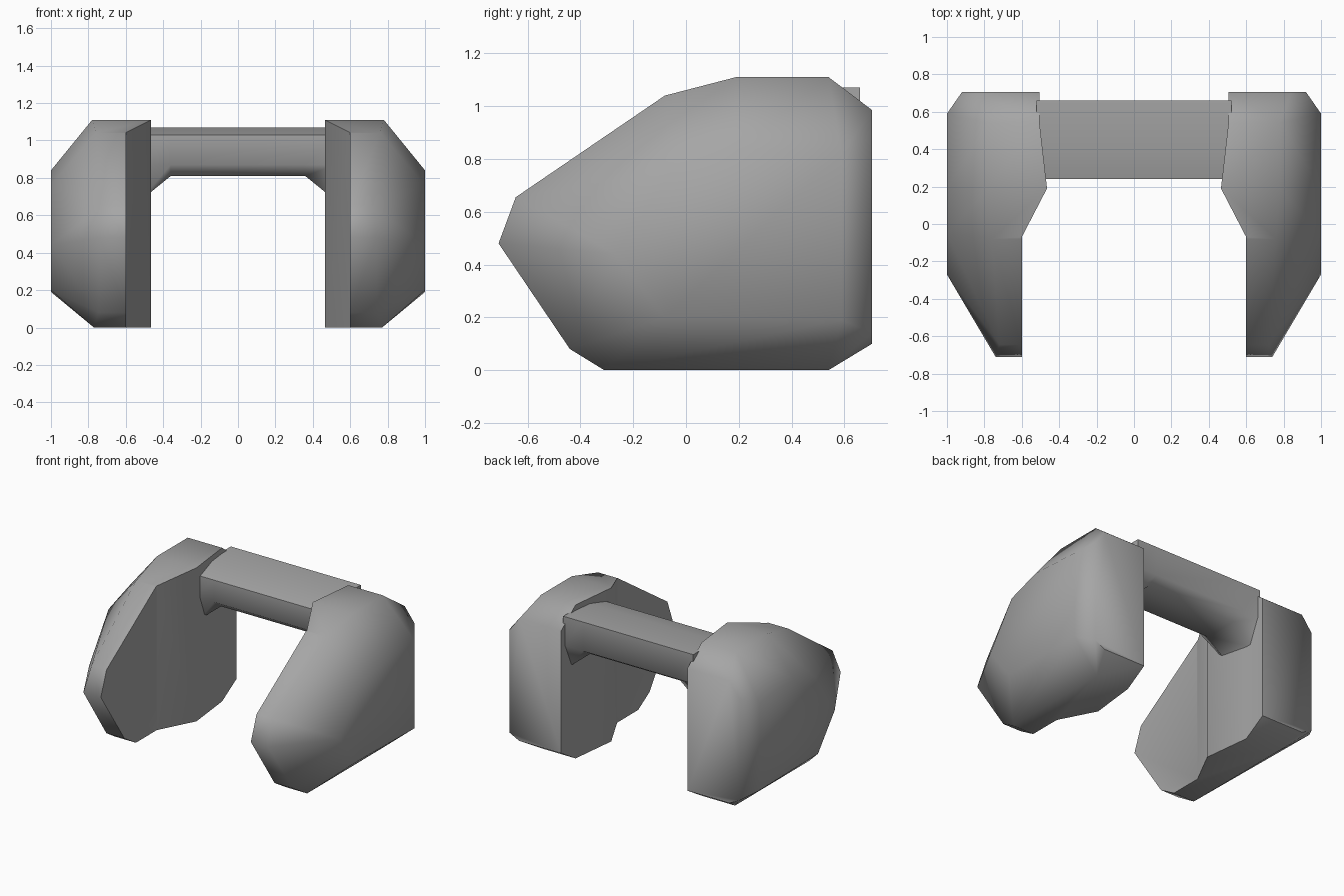
import bpy, bmesh

old = bpy.data.objects.get("Cube")
if old:
    bpy.data.objects.remove(old, do_unlink=True)

grey = bpy.data.materials.new("mid_grey")
grey.use_nodes = True
COLOUR = (0.38, 0.38, 0.38, 1)
grey.diffuse_color = COLOUR
grey.node_tree.nodes["Principled BSDF"].inputs["Base Color"].default_value = COLOUR


def add_object(name, bm):
    bmesh.ops.recalc_face_normals(bm, faces=bm.faces)
    mesh = bpy.data.meshes.new(name)
    bm.to_mesh(mesh)
    bm.free()
    mesh.materials.append(grey)
    ob = bpy.data.objects.new(name, mesh)
    bpy.context.collection.objects.link(ob)
    return ob


def loft(rings):
    """Skin between matching closed rings of points and cap both ends."""
    bm = bmesh.new()
    loops = [[bm.verts.new(p) for p in ring] for ring in rings]
    for a, b in zip(loops, loops[1:]):
        n = len(a)
        for i in range(n):
            j = (i + 1) % n
            bm.faces.new((a[i], a[j], b[j], b[i]))
    bm.faces.new(loops[0])
    bm.faces.new(loops[-1])
    return bm


def select_only(ob):
    bpy.ops.object.select_all(action='DESELECT')
    ob.select_set(True)
    bpy.context.view_layer.objects.active = ob


# Side outline of a pod: outer x, y, z
rim = [(.74, -.71, .48), (.72, -.645, .655), (.76, -.08, 1.04), (.78, .19, 1.11),
       (.78, .54, 1.11), (.84, .705, .985), (.84, .705, .10), (.77, .54, 0),
       (.77, -.31, 0), (.745, -.44, .08)]
# Rear corner and raised outer panel
rear = [(.92, .705, .88), (.92, .705, .14)]
panel = [(1, y, z) for y, z in
         [(-.27, .44), (-.08, .2), (.59, .19), (.59, .82), (.19, .84), (-.05, .76)]]
# Plan of the inner wall, with the thicker rear half
plan = [(.6, -1), (.6, -.07), (.465, .19), (.505, .54), (.505, 1), (1.2, 1), (1.2, -1)]


def make_pod(name, side):
    bm = bmesh.new()
    inner = [(.3, y, z) for x, y, z in rim]
    for x, y, z in rim + inner + rear + panel:
        bm.verts.new((side * x, y, z))
    hull = bmesh.ops.convex_hull(bm, input=bm.verts)
    loose = [v for v in hull["geom_interior"] if isinstance(v, bmesh.types.BMVert)]
    bmesh.ops.delete(bm, geom=loose, context='VERTS')
    bmesh.ops.dissolve_limit(bm, angle_limit=.01, verts=bm.verts, edges=bm.edges)
    pod = add_object(name, bm)

    # Trim the inner wall to the plan
    cutter = add_object(name + "_cutter", loft(
        [[(side * x, y, z) for x, y in plan] for z in (-.5, 1.5)]))
    cutter.hide_render = True
    mod = pod.modifiers.new("trim", 'BOOLEAN')
    mod.operation = 'INTERSECT'
    mod.solver = 'EXACT'
    mod.object = cutter
    select_only(pod)
    bpy.ops.object.modifier_apply(modifier=mod.name)
    bpy.data.objects.remove(cutter, do_unlink=True)
    bpy.ops.object.shade_smooth_by_angle(angle=.98)


make_pod("left_pod", 1)
make_pod("right_pod", -1)

# Crossbar whose underside flares down at both ends
top = [(.24, .87), (.24, 1.03), (.40, 1.07), (.66, 1.07), (.66, .86)]


def bar_ring(x, bottom):
    return [(x, y, z) for y, z in top + [(.58, bottom), (.32, bottom)]]


bar = add_object("crossbar", loft(
    [bar_ring(-.52, .68), bar_ring(-.36, .81), bar_ring(.36, .81), bar_ring(.52, .68)]))
select_only(bar)
bpy.ops.object.shade_smooth_by_angle(angle=.98)
